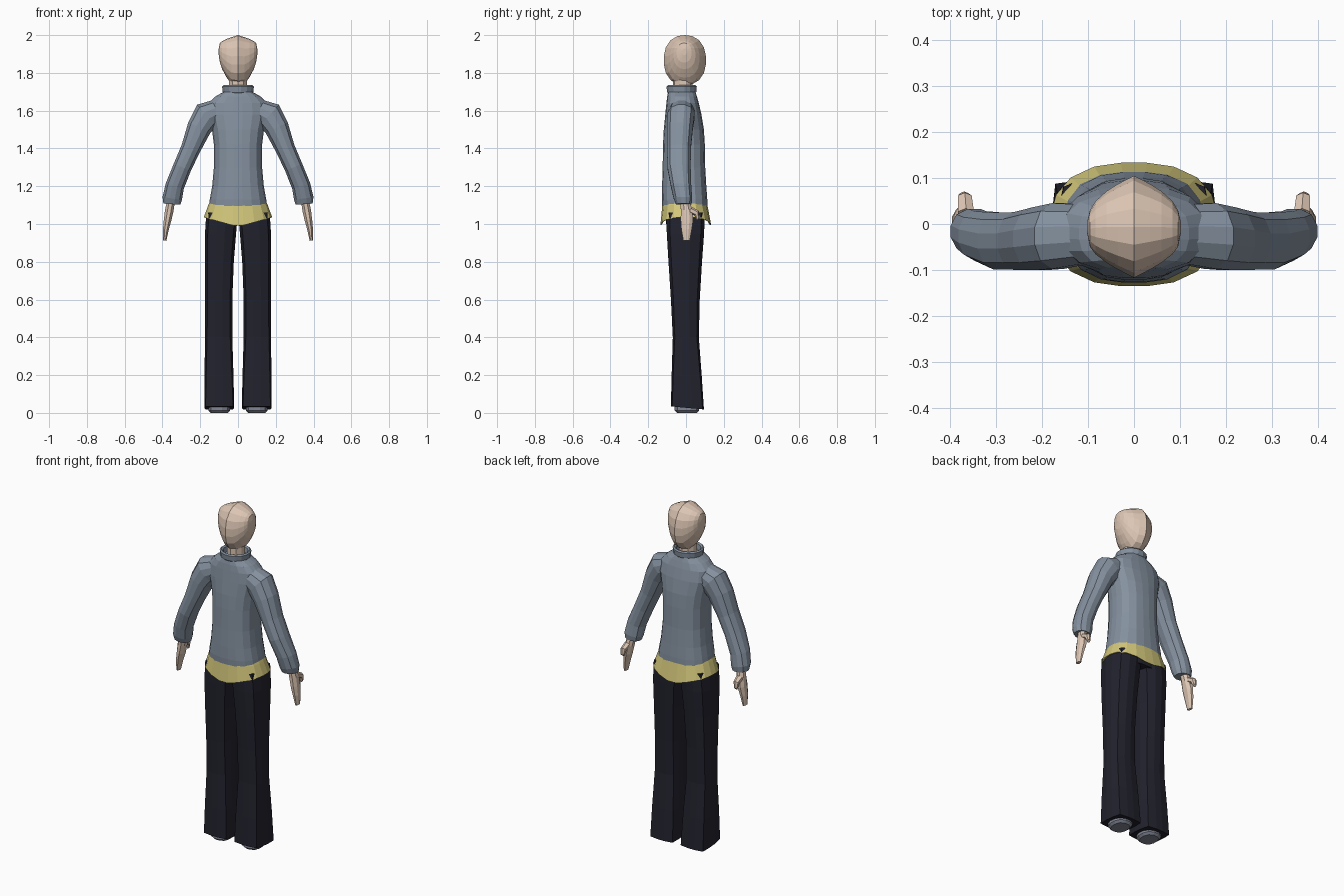
import bpy, bmesh, math
from mathutils import Vector


def material(name, rgb):
    m = bpy.data.materials.new(name)
    m.diffuse_color = (*rgb, 1)
    return m


SKIN = material("skin", (0.73, 0.57, 0.46))
KNIT = material("grey_blue_knit", (0.235, 0.285, 0.35))
SHIRT = material("yellow_shirt", (0.66, 0.58, 0.20))
CLOTH = material("dark_trousers", (0.016, 0.016, 0.027))
SHOE = material("shoe_grey", (0.22, 0.24, 0.30))


def loft(name, mat, rings, caps=(True, True)):
    """Skin a list of equal-length point rings with quads."""
    bm = bmesh.new()
    rows = [[bm.verts.new(p) for p in r] for r in rings]
    n = len(rows[0])
    for a, b in zip(rows, rows[1:]):
        for i in range(n):
            j = (i + 1) % n
            bm.faces.new((a[i], a[j], b[j], b[i]))
    for row, cap in zip((rows[0], rows[-1]), caps):
        if cap:
            bm.faces.new(row)
    bmesh.ops.recalc_face_normals(bm, faces=bm.faces[:])
    me = bpy.data.meshes.new(name)
    bm.to_mesh(me)
    bm.free()
    me.materials.append(mat)
    ob = bpy.data.objects.new(name, me)
    bpy.context.collection.objects.link(ob)
    return ob


def ring(centre, u, v, n=16, power=2.0):
    """Superellipse ring spanned by half-axes u and v."""
    pts = []
    for i in range(n):
        a = 2 * math.pi * (i + 0.5) / n
        c, s = math.cos(a), math.sin(a)
        k = (abs(c) ** power + abs(s) ** power) ** (-1 / power)
        pts.append(Vector(centre) + Vector(u) * c * k + Vector(v) * s * k)
    return pts


def flat_ring(z, x0, x1, y0, y1, n=16, power=2.0):
    return ring(((x0 + x1) / 2, (y0 + y1) / 2, z),
                ((x1 - x0) / 2, 0, 0), (0, (y1 - y0) / 2, 0), n, power)


def limb(name, mat, side, rows, n=10, power=2.0):
    """Tube along a path; rows are x, y, z, in-plane radius, y radius."""
    rings = []
    for i, (x, y, z, ru, rv) in enumerate(rows):
        a, b = rows[max(i - 1, 0)], rows[min(i + 1, len(rows) - 1)]
        d = Vector((b[0] - a[0], 0, b[2] - a[2])).normalized()
        rings.append(ring((side * x, y, z), (side * -d.z * ru, 0, d.x * ru),
                          (0, rv, 0), n, power))
    return loft(name, mat, rings)


def dip(pts, depth, width):
    """Pull a hem down towards the centre line."""
    for p in pts:
        p.z -= depth * max(0, 1 - abs(p.x) / width)
    return pts


# Head: slices along x, making a ridged oval
head = [(0.102, 1.895, 1.93, -0.02, 0.005), (0.096, 1.855, 1.958, -0.05, 0.03),
        (0.084, 1.82, 1.968, -0.066, 0.05), (0.06, 1.775, 1.98, -0.085, 0.072),
        (0.035, 1.742, 1.989, -0.1, 0.088), (0, 1.735, 2.0, -0.118, 0.106)]
slices = [(-x, *r) for x, *r in head] + [(x, *r) for x, *r in head[-2::-1]]
loft("head", SKIN, [ring((x, (y0 + y1) / 2, (z0 + z1) / 2), (0, (y1 - y0) / 2, 0),
                         (0, 0, (z1 - z0) / 2), 18, 2.3)
                    for x, z0, z1, y0, y1 in slices])
loft("neck", SKIN, [flat_ring(z, -0.05, 0.05, -0.07, 0.035, 10) for z in (1.66, 1.78)])

# Sweater body
body = [(1.095, 0.155, -0.125, 0.115), (1.13, 0.15, -0.128, 0.113),
        (1.2, 0.137, -0.127, 0.108), (1.3, 0.128, -0.124, 0.102),
        (1.42, 0.128, -0.122, 0.1), (1.5, 0.138, -0.118, 0.095),
        (1.58, 0.16, -0.11, 0.082), (1.64, 0.155, -0.104, 0.068),
        (1.675, 0.12, -0.1, 0.058), (1.7, 0.076, -0.095, 0.05)]
loft("sweater_body", KNIT,
     [dip(flat_ring(z, -w, w, y0, y1, 20, 2.6), 0.03 if z < 1.1 else 0, 0.16)
      for z, w, y0, y1 in body])

# Rolled collar, open on top
collar = [(1.685, 0.072), (1.7, 0.083), (1.728, 0.086), (1.735, 0.078),
          (1.728, 0.068), (1.69, 0.06)]
loft("collar", KNIT, [flat_ring(z, -w, w, -0.023 - w * 0.95, -0.023 + w * 0.95, 16)
                      for z, w in collar], (False, True))

# Shirt tail flaring out under the sweater
tail = [(1.13, 0.145, -0.118, 0.105), (1.1, 0.158, -0.126, 0.114),
        (1.035, 0.182, -0.136, 0.134), (1.04, 0.172, -0.127, 0.124),
        (1.11, 0.14, -0.11, 0.1)]
loft("shirt_tail", SHIRT,
     [dip(flat_ring(z, -w, w, y0, y1, 20, 2.5), 0.05 if z < 1.05 else 0, 0.18)
      for z, w, y0, y1 in tail], (False, False))

# Trouser seat
loft("trouser_seat", CLOTH, [flat_ring(z, -w, w, -0.105, 0.095, 16, 3)
                             for z, w in ((1.0, 0.13), (1.03, 0.16), (1.1, 0.14))])

legs = [(0.02, 0.02, 0.178, -0.08, 0.095, 8), (0.2, 0.024, 0.177, -0.076, 0.083, 6),
        (0.4, 0.03, 0.175, -0.07, 0.068, 4), (0.6, 0.03, 0.174, -0.08, 0.073, 3.5),
        (0.8, 0.022, 0.175, -0.093, 0.085, 3.5), (0.95, 0.01, 0.175, -0.102, 0.096, 3.5),
        (1.06, 0.0, 0.168, -0.105, 0.1, 3.5)]
arm = [(0.1, -0.022, 1.605, 0.06, 0.065), (0.165, -0.026, 1.575, 0.078, 0.073),
       (0.205, -0.032, 1.51, 0.066, 0.07), (0.25, -0.037, 1.4, 0.053, 0.064),
       (0.295, -0.037, 1.3, 0.05, 0.063), (0.335, -0.026, 1.2, 0.051, 0.055),
       (0.348, -0.016, 1.135, 0.053, 0.05), (0.35, -0.012, 1.105, 0.046, 0.042)]
hand = [(0.355, -0.005, 1.12, 0.022, 0.026), (0.364, 0.003, 1.07, 0.024, 0.032),
        (0.373, 0.005, 1.02, 0.021, 0.035), (0.382, 0.003, 0.97, 0.016, 0.029),
        (0.388, 0.003, 0.912, 0.009, 0.018)]

for side, label in ((-1, "left"), (1, "right")):
    # Flared trouser leg with a hem sloping down to the back
    rings = []
    for z, x0, x1, y0, y1, p in legs:
        r = flat_ring(z, *sorted((side * x0, side * x1)), y0, y1, 12, p)
        if z < 0.1:
            for q in r:
                q.z = 0.027 - 0.09 * q.y
        rings.append(r)
    loft(label + "_trouser_leg", CLOTH, rings)

    # Shoe peeking out under the hem
    cx = side * 0.1
    loft(label + "_shoe", SHOE,
         [flat_ring(z, cx - w, cx + w, -w * 1.05, 0.01 + w * 1.05, 12, 2.5)
          for z, w in ((0.0, 0.046), (0.012, 0.058), (0.05, 0.058))])

    # Sleeve, hand and thumb
    limb(label + "_sleeve", KNIT, side, arm, 12, 2.3)
    limb(label + "_hand", SKIN, side, hand, 8, 2.3)
    base, tip = Vector((side * 0.366, 0.02, 1.075)), Vector((side * 0.37, 0.064, 1.025))
    mid = base.lerp(tip, 0.6) + Vector((0, 0.01, 0.012))
    loft(label + "_thumb", SKIN,
         [ring(c, (w, 0, 0), (0, w * 0.7, w * 0.7), 6)
          for c, w in ((base, 0.02), (mid, 0.017), (tip, 0.01))])
